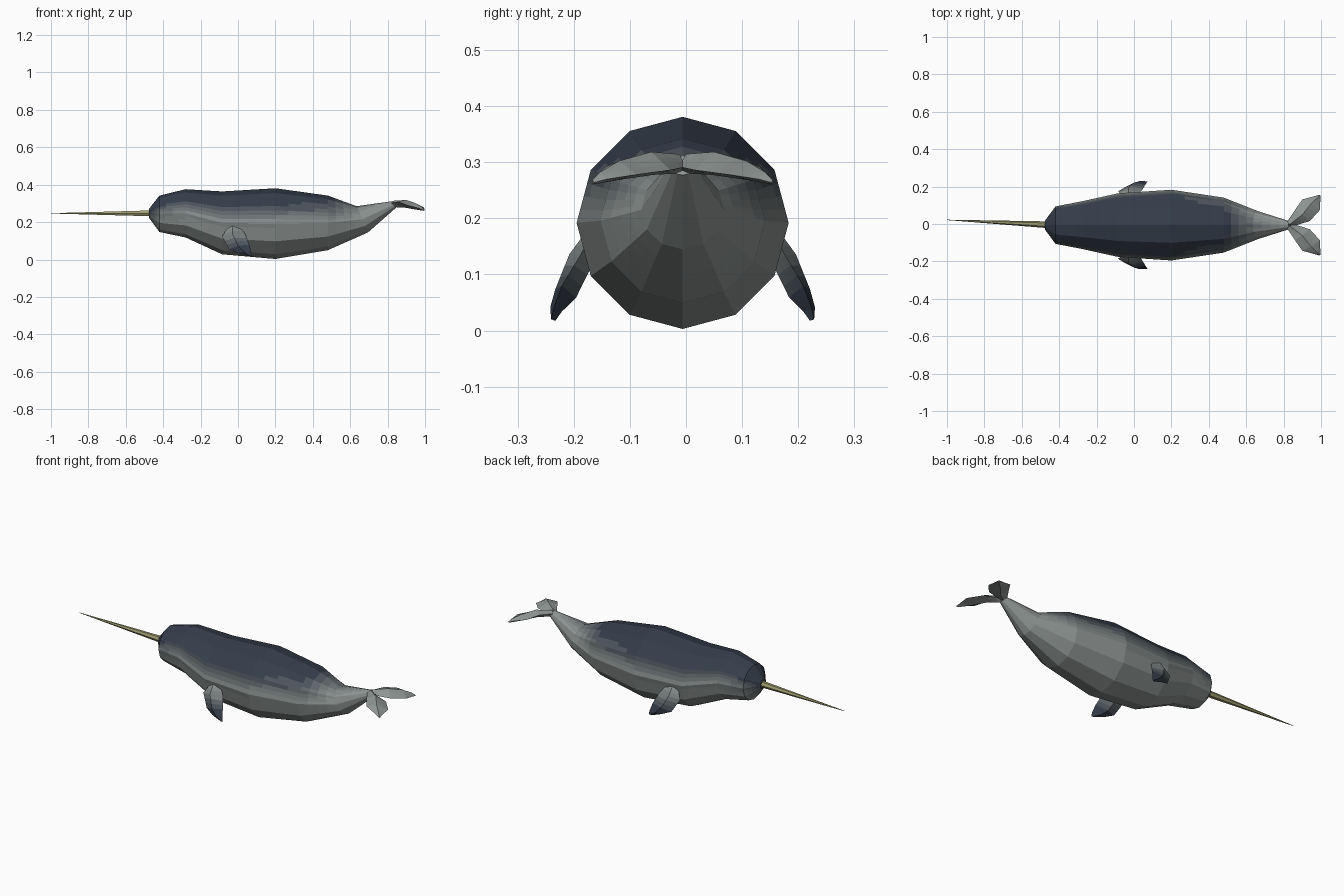
import bpy, bmesh
from math import sin, cos, pi
from mathutils import Vector

if "Cube" in bpy.data.objects:
    bpy.data.objects.remove(bpy.data.objects["Cube"])

CY = -0.006   # mirror plane of the body
DARK, LIGHT = Vector((0.035, 0.047, 0.07)), Vector((0.27, 0.30, 0.29))
LEVELS = 7


def material(name, col):
    m = bpy.data.materials.new(name)
    m.diffuse_color = (*col, 1)
    m.use_nodes = True
    m.node_tree.nodes["Principled BSDF"].inputs["Base Color"].default_value = m.diffuse_color
    return m


# skin shades running from light belly to dark back
SKIN = [material("skin_shade_%d" % i, LIGHT.lerp(DARK, i / (LEVELS - 1))) for i in range(LEVELS)]
IVORY = material("ivory", (0.34, 0.33, 0.16))


def loft(name, rings, tones, cuts, mats):
    """Skin the rings with flat strips; each facet is split to blend the shade."""
    n, rows, shade = len(rings[0]), [], []
    for k in range((len(rings) - 1) * cuts + 1):
        a = min(k // cuts, len(rings) - 2)
        t = k / cuts - a
        ring = [rings[a][j].lerp(rings[a + 1][j], t) for j in range(n)]
        tone = [tones[a][j] * (1 - t) + tones[a + 1][j] * t for j in range(n)]
        row, sh = [], []
        for j in range(n):
            for c in range(cuts):
                row.append(ring[j].lerp(ring[(j + 1) % n], c / cuts))
                sh.append(tone[j] + (tone[(j + 1) % n] - tone[j]) * c / cuts)
        rows.append(row)
        shade.append(sh)
    bm = bmesh.new()
    vs = [[bm.verts.new(p) for p in row] for row in rows]
    m = len(rows[0])

    def index(s):
        return min(len(mats) - 1, max(0, round(s * (len(mats) - 1))))

    for k in range(len(vs) - 1):
        for j in range(m):
            i = (j + 1) % m
            f = bm.faces.new((vs[k][j], vs[k][i], vs[k + 1][i], vs[k + 1][j]))
            f.material_index = index((shade[k][j] + shade[k][i] + shade[k + 1][i] + shade[k + 1][j]) / 4)
    for k in (0, -1):
        bm.faces.new(vs[k]).material_index = index(sum(shade[k]) / m)
    bmesh.ops.recalc_face_normals(bm, faces=bm.faces)
    me = bpy.data.meshes.new(name)
    bm.to_mesh(me)
    bm.free()
    for mat in mats:
        me.materials.append(mat)
    ob = bpy.data.objects.new(name, me)
    bpy.context.collection.objects.link(ob)
    return ob


# body: top x, top z, bottom x, bottom z, half width, shades from spine to belly
BACK = (1, 1, 0.95, 0.1, 0, 0, 0)
BODY = [
    (-0.475, 0.272, -0.475, 0.222, 0.025, (1, 1, 1, 1, 0.8, 0.7, 0.6)),
    (-0.42, 0.342, -0.42, 0.147, 0.10, (1, 1, 1, 0.5, 0, 0, 0)),
    (-0.28, 0.376, -0.28, 0.118, 0.127, BACK),
    (-0.085, 0.364, -0.085, 0.028, 0.17, BACK),
    (0.20, 0.381, 0.20, 0.003, 0.189, BACK),
    (0.48, 0.342, 0.48, 0.05, 0.147, (1, 1, 0.8, 0, 0, 0, 0)),
    (0.635, 0.285, 0.695, 0.145, 0.074, (0.6, 0.3, 0, 0, 0, 0, 0)),
    (0.825, 0.312, 0.845, 0.277, 0.02, (0,) * 7),
]
rings, tones = [], []
for tx, tz, bx, bz, w, sh in BODY:
    ring = []
    for j in range(12):
        a = j * pi / 6
        p = Vector((tx, 0, tz)).lerp(Vector((bx, 0, bz)), (1 - cos(a)) / 2)
        p.y = CY + w * sin(a)
        ring.append(p)
    rings.append(ring)
    tones.append([sh[min(j, 12 - j)] for j in range(12)])
loft("body", rings, tones, 4, SKIN)


def blade(name, sections, normal, shades, side):
    """Diamond-section fin: leading point, trailing point, thickness per section."""
    rings = []
    for lead, trail, th in sections:
        l, t, n = Vector(lead), Vector(trail), Vector(normal).normalized() * th / 2
        mid = l.lerp(t, 0.45)
        ring = [l, mid + n, t, mid - n]
        rings.append([Vector((p.x, CY + side * p.y, p.z)) for p in ring])
    loft(name, rings, [[s] * 4 for s in shades], 3, SKIN)


FLIPPER = [
    ((-0.055, 0.155, 0.175), (0.00, 0.155, 0.185), 0.025),
    ((-0.085, 0.18, 0.122), (0.04, 0.182, 0.135), 0.045),
    ((-0.048, 0.203, 0.055), (0.06, 0.215, 0.08), 0.04),
    ((0.00, 0.222, 0.036), (0.07, 0.23, 0.04), 0.022),
    ((0.055, 0.228, 0.018), (0.072, 0.234, 0.02), 0.008),
]
FLUKE = [
    ((0.815, 0.012, 0.302), (0.85, -0.006, 0.292), 0.035),
    ((0.86, 0.08, 0.308), (0.94, 0.022, 0.286), 0.042),
    ((0.90, 0.137, 0.292), (0.995, 0.082, 0.278), 0.034),
    ((0.965, 0.155, 0.275), (0.996, 0.135, 0.27), 0.02),
    ((0.99, 0.162, 0.265), (0.998, 0.158, 0.264), 0.008),
]
for side, label in ((1, "left"), (-1, "right")):
    blade("flipper_" + label, FLIPPER, (0, 0.93, 0.37), (0, 0.3, 0.9, 1, 1), side)
    blade("tail_fluke_" + label, FLUKE, (0.2, 0.1, 1), (0,) * 5, side)

# tusk: thin six-sided spike leaning slightly to one side
base, tip = Vector((-0.46, -0.004, 0.247)), Vector((-1.0, 0.022, 0.247))
spike = [[p + Vector((0, r * cos(j * pi / 3), r * sin(j * pi / 3))) for j in range(6)]
         for p, r in ((base, 0.018), (tip, 0.001))]
loft("tusk", spike, [[0] * 6] * 2, 1, [IVORY])
